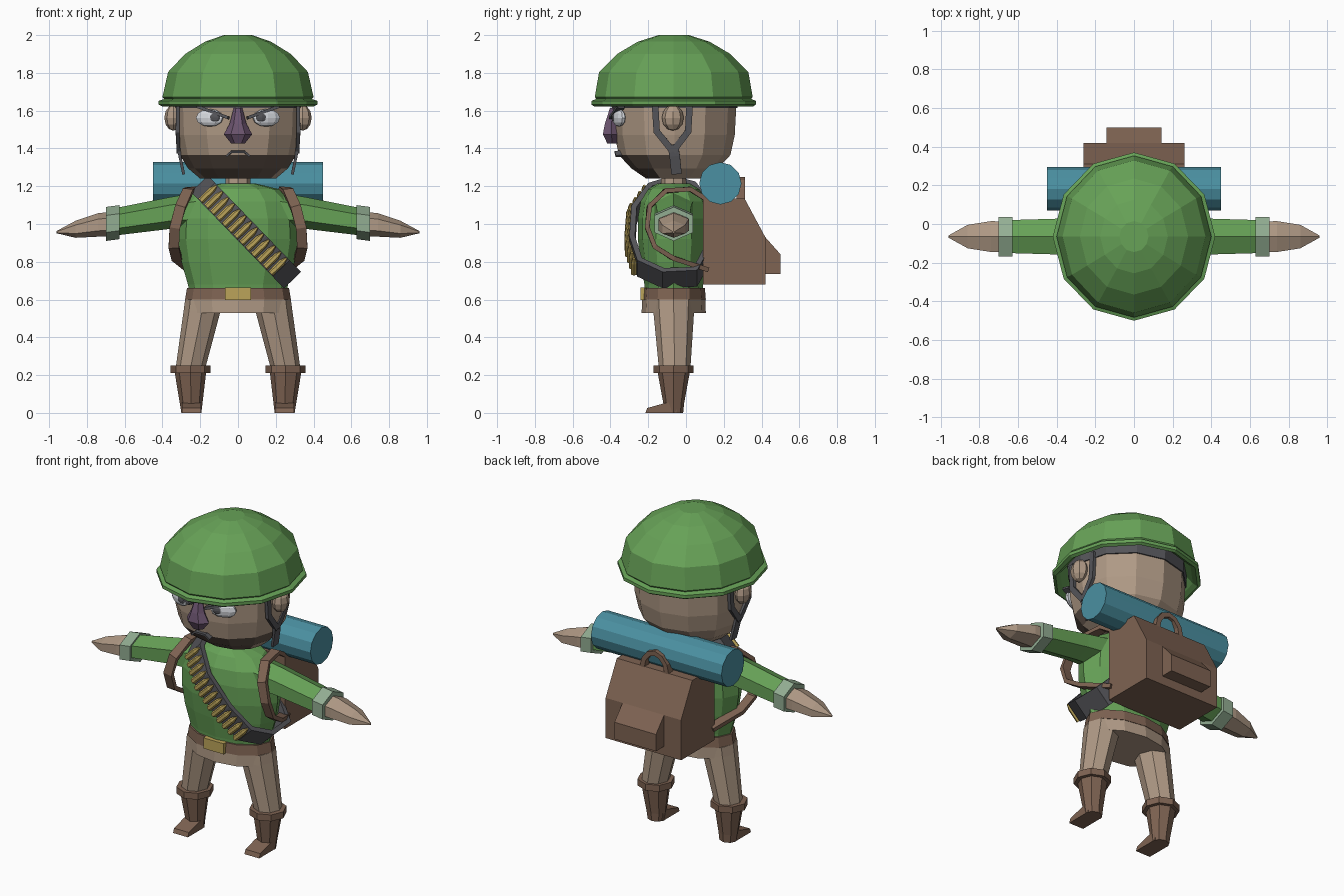
import bpy, bmesh, math
from mathutils import Vector, Matrix

if "Cube" in bpy.data.objects:
    bpy.data.objects.remove(bpy.data.objects["Cube"])

COLORS = {
    "green": (0.135, 0.36, 0.095), "tan": (0.43, 0.32, 0.235), "brown": (0.21, 0.125, 0.085),
    "teal": (0.07, 0.28, 0.36), "purple": (0.15, 0.09, 0.16), "grey": (0.09, 0.09, 0.10),
    "white": (0.68, 0.70, 0.74), "gold": (0.50, 0.37, 0.10), "pale_green": (0.29, 0.42, 0.29),
    "stubble": (0.125, 0.09, 0.07)}
MATS = {}
for key, c in COLORS.items():
    MATS[key] = bpy.data.materials.new(key)
    MATS[key].diffuse_color = (*c, 1)
CY = -0.065  # body axis in y


def finish(bm, name, mat):
    bmesh.ops.recalc_face_normals(bm, faces=bm.faces)
    me = bpy.data.meshes.new(name)
    bm.to_mesh(me)
    bm.free()
    me.materials.append(MATS[mat])
    ob = bpy.data.objects.new(name, me)
    bpy.context.collection.objects.link(ob)
    return ob


def loft(name, rings, mat, closed=False):
    """Skin a list of point rings; closed joins last ring to first, else caps the ends."""
    bm = bmesh.new()
    vs = [[bm.verts.new(p) for p in r] for r in rings]
    n = len(vs[0])
    pairs = list(zip(vs, vs[1:])) + ([(vs[-1], vs[0])] if closed else [])
    for a, b in pairs:
        for i in range(n):
            j = (i + 1) % n
            bm.faces.new((a[i], a[j], b[j], b[i]))
    if not closed:
        bm.faces.new(vs[0])
        bm.faces.new(vs[-1])
    return finish(bm, name, mat)


def ring_z(x, y, z, rx, ry, n=12):
    return [(x + rx * math.cos(2 * math.pi * i / n), y + ry * math.sin(2 * math.pi * i / n), z) for i in range(n)]


def ring_x(x, y, z, ry, rz, n=6):
    return [(x, y + ry * math.sin(2 * math.pi * i / n), z + rz * math.cos(2 * math.pi * i / n)) for i in range(n)]


def turned(name, profile, mat, x=0, y=CY, n=12):
    return loft(name, [ring_z(x, y, z, rx, ry, n) for z, rx, ry in profile], mat)


def prism(name, yz, x0, x1, mat):
    return loft(name, [[(x, y, z) for y, z in yz] for x in (x0, x1)], mat)


def box(name, x0, x1, y0, y1, z0, z1, mat):
    return prism(name, [(y0, z0), (y1, z0), (y1, z1), (y0, z1)], x0, x1, mat)


def ribbon(name, path, side, width, thick, mat, closed=False):
    """Flat band swept along a path; side is the direction of its width."""
    pts, rings = [Vector(p) for p in path], []
    m = len(pts)
    for i, p in enumerate(pts):
        a = pts[i - 1] if (i or closed) else p
        b = pts[(i + 1) % m] if (i < m - 1 or closed) else p
        t = (b - a).normalized()
        w = Vector(side)
        w = (w - t * w.dot(t)).normalized()
        nrm = t.cross(w) * thick / 2
        w = w * width / 2
        rings.append([p + w + nrm, p - w + nrm, p - w - nrm, p + w - nrm])
    return loft(name, rings, mat, closed)


def ellipsoid(name, loc, radii, mat, rot=0, seg=8, rows=6):
    bm = bmesh.new()
    mtx = Matrix.Translation(loc) @ Matrix.Rotation(rot, 4, 'Z') @ Matrix.Diagonal((*radii, 1))
    bmesh.ops.create_uvsphere(bm, u_segments=seg, v_segments=rows, radius=1, matrix=mtx)
    return finish(bm, name, mat)


# Head, with stubble on the lower front
head = turned("head", [(1.24, .2, .15), (1.295, .265, .23), (1.365, .307, .295), (1.47, .33, .318),
                       (1.6, .335, .325), (1.68, .335, .325)], "tan", y=-.06)
head.data.materials.append(MATS["stubble"])
for p in head.data.polygons:
    if p.center.z < 1.365 and p.center.y < -.12 and p.normal.y < -.1:
        p.material_index = 1
turned("neck", [(1.15, .07, .07), (1.26, .065, .065)], "tan", n=8)

# Helmet: dome, wall, rolled brim and hollow underside
turned("helmet", [(1.70, .33, .33), (1.64, .375, .39), (1.622, .40, .42), (1.632, .42, .435),
                  (1.652, .42, .435), (1.662, .39, .41), (1.672, .40, .418), (1.805, .37, .395),
                  (1.90, .28, .30), (1.965, .175, .19), (2.0, .075, .08)], "green")
turned("helmet_lining", [(1.615, .342, .333), (1.70, .345, .336)], "grey", y=-.06)

# Nose and mouth
nose = [ring_z(0, -.385, 1.615, .022, .02, 6), ring_z(0, -.395, 1.53, .045, .04, 6),
        ring_z(0, -.395, 1.475, .075, .052, 6), ring_z(0, -.39, 1.425, .035, .03, 6)]
loft("nose", nose, "purple")
ribbon("mouth", [(-.06, -.352, 1.36), (-.035, -.358, 1.382), (.035, -.358, 1.382), (.06, -.352, 1.36)],
       (0, 1, 0), .04, .012, "grey")

for s, tag in ((1, "left"), (-1, "right")):
    # Face details
    ellipsoid("eye_" + tag, (s * .15, -.355, 1.562), (.078, .026, .047), "white", s * .35, 10)
    ellipsoid("pupil_" + tag, (s * .125, -.38, 1.563), (.032, .012, .024), "grey", s * .3)
    ribbon("eyebrow_" + tag, [(s * .05, -.388, 1.562), (s * .215, -.345, 1.622)], (0, 1, 0), .04, .016, "grey")
    ellipsoid("ear_" + tag, (s * .342, -.07, 1.562), (.048, .058, .068), "tan")
    # Forked chin strap
    for y, part in ((-.165, "front"), (.02, "back")):
        mid = CY + (y - CY) * .9
        ribbon(f"chin_strap_{part}_{tag}", [(s * .318, y, 1.65), (s * .32, mid, 1.49), (s * .315, CY - .005, 1.385)],
               (0, 1, 0), .035, .02, "grey")
    ribbon("chin_strap_end_" + tag, [(s * .315, -.07, 1.42), (s * .308, -.06, 1.36), (s * .288, -.05, 1.265)],
           (0, 1, 0), .055, .015, "grey")
    # Arm
    loft("sleeve_" + tag, [ring_x(s * x, CY, z, ry, rz) for x, z, ry, rz in
                           ((.2, 1.075, .12, .095), (.36, 1.058, .108, .084), (.66, 1.01, .098, .072))], "green")
    loft("cuff_" + tag, [ring_x(s * x, CY, z, .118, .09) for x, z in ((.628, 1.01), (.7, 1.0))], "pale_green")
    loft("hand_" + tag, [ring_x(s * x, CY, z, ry, rz) for x, z, ry, rz in
                         ((.66, 1.0, .09, .066), (.74, .995, .092, .062), (.86, .972, .07, .045),
                          (.96, .957, .006, .006))], "tan")
    # Leg and boot
    loft("leg_" + tag, [ring_z(s * .185, -.065, .6, .095, .11, 8), ring_z(s * .19, -.065, .54, .098, .108, 8),
                        ring_z(s * .253, -.06, .23, .078, .083, 8)], "tan")
    loft("boot_cuff_" + tag, [ring_z(s * .252, CY, z, .106, .106, 8) for z in (.21, .25)], "brown")
    loft("boot_" + tag, [ring_z(s * .252, CY, .22, .084, .086, 8), ring_z(s * .248, CY, .05, .06, .055, 8),
                         ring_z(s * .247, CY, 0, .053, .05, 8)], "brown")
    prism("boot_toe_" + tag, [(-.215, 0), (-.05, 0), (-.05, .06), (-.11, .052), (-.205, .026)],
          s * .195, s * .297, "brown")
    # Pack shoulder strap
    ribbon("pack_strap_" + tag, [(s * .23, .11, 1.13), (s * .245, .02, 1.185), (s * .265, -.11, 1.175),
                                 (s * .305, -.195, 1.09), (s * .335, -.205, .98), (s * .34, -.165, .88),
                                 (s * .325, -.07, .82), (s * .25, .11, .76)], (1, 0, 0), .055, .025, "brown")

# Torso, belt and hips
turned("torso", [(.64, .258, .152), (.68, .265, .155), (.8, .30, .175), (.92, .318, .19), (1.03, .315, .19),
                 (1.12, .285, .175), (1.185, .215, .135), (1.215, .09, .085)], "green")
turned("belt", [(.6, .28, .17), (.662, .27, .165)], "brown")
turned("hips", [(.53, .27, .17), (.6, .276, .167)], "tan")
box("buckle", -.07, .07, -.242, -.2, .598, .664, "gold")

# Bandolier: closed loop in a tilted plane, with cartridges on the front
C, U, N = Vector((.035, 0, .965)), Vector((.695, 0, -.719)), Vector((.719, 0, .695))
loop = [(-.33, -.07), (-.28, -.19), (-.12, -.275), (.1, -.285), (.27, -.245), (.35, -.12),
        (.34, .05), (.16, .12), (-.15, .12), (-.29, .04)]


def on_plane(s, y):
    return C + U * s + Vector((0, y, 0))


ribbon("bandolier", [on_plane(*p) for p in loop], N, .125, .03, "grey", closed=True)
front = loop[1:5]
for i in range(13):
    s = -.275 + i * .0445
    a, b = next((p, q) for p, q in zip(front, front[1:]) if s <= q[0])
    y = a[1] + (b[1] - a[1]) * (s - a[0]) / (b[0] - a[0]) - .028
    p = on_plane(s, y)
    rings = []
    for d, r in ((-.058, .017), (.025, .017), (.058, .007)):
        rings.append([p + N * d + U * r * math.cos(k * math.pi / 3) + Vector((0, r * math.sin(k * math.pi / 3), 0))
                      for k in range(6)])
    loft(f"cartridge_{i}", rings, "gold")

# Backpack, pocket, handle and bedroll
prism("backpack", [(.09, .68), (.42, .68), (.42, .93), (.31, 1.135), (.09, 1.135)], -.26, .26, "brown")
prism("pack_pocket", [(.4, .735), (.5, .735), (.5, .84), (.42, .93), (.4, .93)], -.143, .143, "brown")
arch = [(.085 * math.cos(t * math.pi / 6), .29, 1.125 + .11 * math.sin(t * math.pi / 6)) for t in range(7)]
ribbon("pack_handle", arch, (0, 1, 0), .045, .03, "brown")
loft("bedroll", [ring_x(x, .182, 1.215, .112, .112, 12) for x in (-.45, .45)], "teal")

for m in bpy.data.materials:
    if m.users and not m.is_grease_pencil:
        m.use_nodes = True
        m.node_tree.nodes["Principled BSDF"].inputs["Base Color"].default_value = m.diffuse_color
